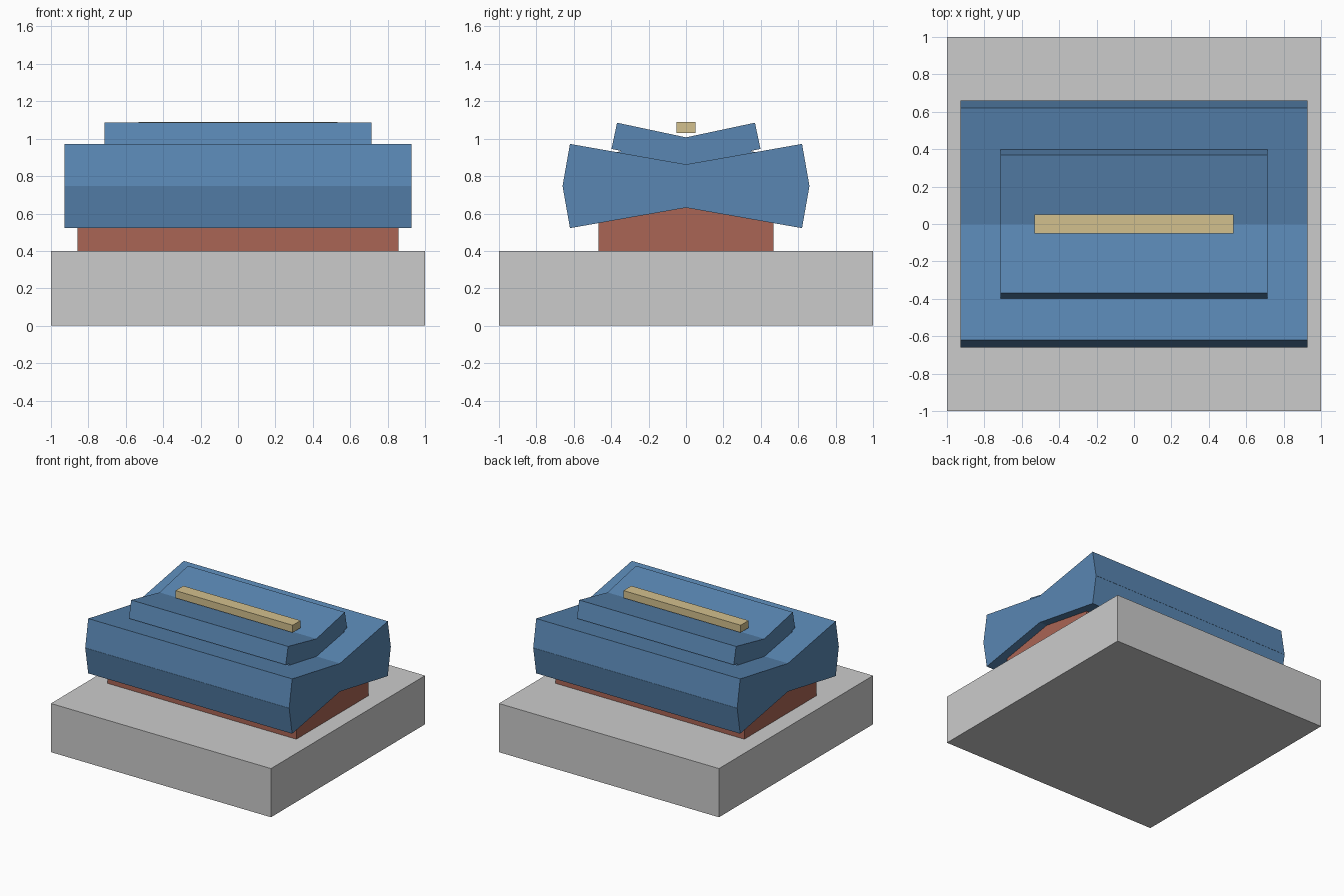
import bpy
from math import radians

if "Cube" in bpy.data.objects:
    bpy.data.objects.remove(bpy.data.objects["Cube"])


def material(name, rgb):
    m = bpy.data.materials.new(name)
    m.diffuse_color = (*rgb, 1)
    m.use_nodes = True
    m.node_tree.nodes["Principled BSDF"].inputs["Base Color"].default_value = m.diffuse_color
    return m


blue = material("roof_blue", (0.10, 0.24, 0.45))
red = material("wall_red", (0.40, 0.13, 0.09))
tan = material("ridge_tan", (0.65, 0.53, 0.27))


def box(name, size, z, mat=None, tilt=0):
    bpy.ops.mesh.primitive_cube_add(size=1, location=(0, 0, z),
                                    rotation=(radians(tilt), 0, 0))
    ob = bpy.context.object
    ob.name = name
    ob.scale = size
    if mat:
        ob.data.materials.append(mat)
    return ob


# Stone base and the hall walls reaching up inside the roof
box("stone_base", (2, 2, 0.4), 0.2)
box("hall_walls", (1.716, 0.936, 0.3), 0.55, red)

# Each roof tier is a pair of crossing tilted slabs
tiers = [("lower_roof", (1.854, 1.30, 0.228), 0.747, 10),
         ("upper_roof", (1.426, 0.784, 0.143), 0.934, 12)]
for name, size, z, angle in tiers:
    for side, sign in (("back", 1), ("front", -1)):
        box(f"{name}_{side}", size, z, blue, sign * angle)

# Ridge beam above the roof
box("ridge_beam", (1.066, 0.102, 0.06), 1.06, tan)
